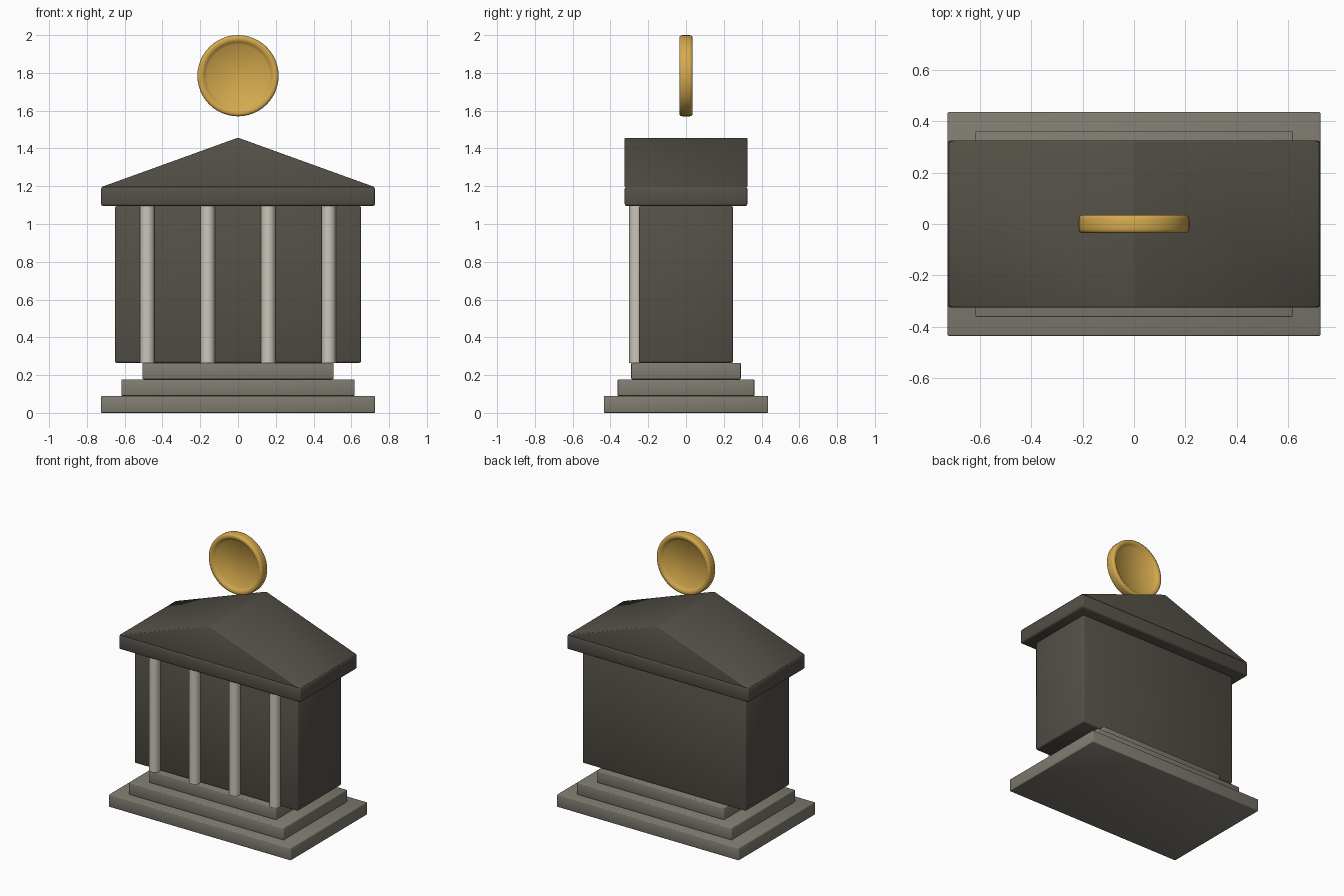
import bpy, bmesh, math
from mathutils import Matrix

cube = bpy.data.objects.get("Cube")
if cube:
    bpy.data.objects.remove(cube, do_unlink=True)


def material(name, rgb):
    m = bpy.data.materials.new(name)
    m.use_nodes = True
    m.diffuse_color = (*rgb, 1)
    m.node_tree.nodes["Principled BSDF"].inputs["Base Color"].default_value = (*rgb, 1)
    return m


dark = material("dark stone", (0.089, 0.081, 0.064))
mid = material("warm grey stone", (0.215, 0.2, 0.165))
pale = material("pale marble", (0.6, 0.57, 0.5))
gold = material("gold", (0.66, 0.4, 0.075))


def finish(name, bm, mat, bevel=0.0):
    """Turn a bmesh into a smooth-shaded object with softened edges."""
    bmesh.ops.recalc_face_normals(bm, faces=bm.faces)
    if bevel:
        bmesh.ops.bevel(bm, geom=bm.edges[:], offset=bevel, segments=2,
                        profile=0.5, affect='EDGES', clamp_overlap=True)
    for f in bm.faces:
        f.smooth = True
    mesh = bpy.data.meshes.new(name)
    bm.to_mesh(mesh)
    bm.free()
    mesh.materials.append(mat)
    ob = bpy.data.objects.new(name, mesh)
    bpy.context.collection.objects.link(ob)
    return ob


def block(name, half_x, half_y, z0, z1, mat, bevel):
    bm = bmesh.new()
    bmesh.ops.create_cube(bm, size=1)
    for v in bm.verts:
        v.co.x *= 2 * half_x
        v.co.y *= 2 * half_y
        v.co.z = z0 if v.co.z < 0 else z1
    return finish(name, bm, mat, bevel)


# Stepped plinth
block("bottom_step", 0.725, 0.435, 0, 0.09, mid, 0.005)
block("middle_step", 0.617, 0.362, 0.09, 0.178, mid, 0.005)
block("top_step", 0.506, 0.29, 0.178, 0.265, mid, 0.005)

# Main hall and the slab above it
block("hall", 0.652, 0.25, 0.265, 1.095, dark, 0.01)
block("roof_slab", 0.725, 0.325, 1.095, 1.197, dark, 0.012)

# Gabled roof: a triangle extruded front to back
bm = bmesh.new()
tri = bm.faces.new([bm.verts.new((x, -0.325, z))
                    for x, z in ((-0.725, 1.195), (0.725, 1.195), (0, 1.457))])
ext = bmesh.ops.extrude_face_region(bm, geom=[tri], use_keep_orig=True)
for v in ext["geom"]:
    if isinstance(v, bmesh.types.BMVert):
        v.co.y = 0.325
finish("gable_roof", bm, dark, 0.006)

# Front columns
for i in range(4):
    bm = bmesh.new()
    bmesh.ops.create_cone(bm, cap_ends=True, segments=24, radius1=0.038,
                          radius2=0.038, depth=0.83)
    bmesh.ops.translate(bm, verts=bm.verts, vec=(-0.48 + 0.32 * i, -0.263, 0.68))
    col = finish(f"column_{i + 1}", bm, pale)
    col.data.set_sharp_from_angle(angle=math.radians(40))

# Floating coin: half profile (radius, y) mirrored and spun, dished on both faces
half = [(0.165, 0.014), (0.178, 0.026), (0.188, 0.034), (0.204, 0.035), (0.212, 0.03), (0.215, 0.02)]
profile = half + [(r, -y) for r, y in reversed(half)]
SIDES = 48
bm = bmesh.new()
rings = []
for r, y in profile:
    rings.append([bm.verts.new((r * math.cos(a), y, r * math.sin(a)))
                  for a in (2 * math.pi * k / SIDES for k in range(SIDES))])
for a, b in zip(rings, rings[1:]):
    for k in range(SIDES):
        n = (k + 1) % SIDES
        bm.faces.new((a[k], a[n], b[n], b[k]))
bm.faces.new(rings[0])
bm.faces.new(rings[-1])
bmesh.ops.transform(bm, matrix=Matrix.Translation((0, 0, 1.785)), verts=bm.verts)
finish("coin", bm, gold)
